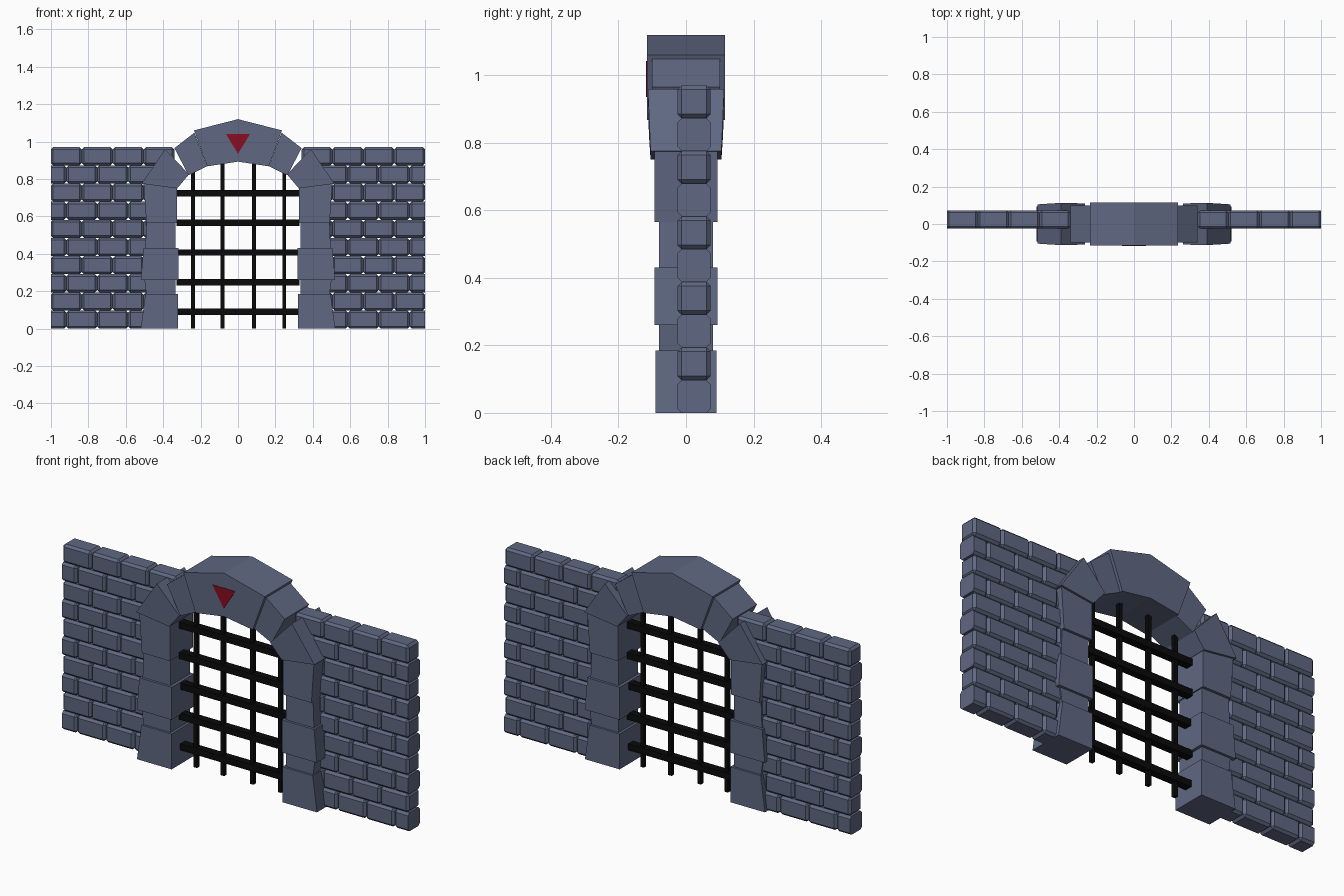
import bpy, bmesh
from mathutils import Matrix, Vector

cube = bpy.data.objects.get("Cube")
if cube:
    bpy.data.objects.remove(cube)


def material(name, rgb):
    m = bpy.data.materials.new(name)
    m.use_nodes = True
    m.diffuse_color = (*rgb, 1)
    m.node_tree.nodes["Principled BSDF"].inputs["Base Color"].default_value = (*rgb, 1)
    return m


stone = material("blue grey stone", (0.115, 0.139, 0.224))
iron = material("black iron", (0.003, 0.003, 0.003))
red = material("dark red", (0.25, 0.004, 0.015))


def finish(bm, name, mat):
    bmesh.ops.recalc_face_normals(bm, faces=bm.faces)
    mesh = bpy.data.meshes.new(name)
    bm.to_mesh(mesh)
    bm.free()
    mesh.materials.append(mat)
    obj = bpy.data.objects.new(name, mesh)
    bpy.context.collection.objects.link(obj)
    return obj


def add_box(bm, lo, hi):
    lo, hi = Vector(lo), Vector(hi)
    mat = Matrix.Translation((lo + hi) / 2) @ Matrix.Diagonal((*(hi - lo), 1))
    return bmesh.ops.create_cube(bm, size=1, matrix=mat)["verts"]


def slab(name, outline, depths, mat=stone, y=0):
    """Prism from an x-z outline; depths gives the half thickness at each corner."""
    bm = bmesh.new()
    front = [bm.verts.new((x, y - d, z)) for (x, z), d in zip(outline, depths)]
    back = [bm.verts.new((x, y + d, z)) for (x, z), d in zip(outline, depths)]
    n = len(outline)
    bm.faces.new(front)
    bm.faces.new(back[::-1])
    for i in range(n):
        j = (i + 1) % n
        bm.faces.new((front[i], front[j], back[j], back[i]))
    return finish(bm, name, mat)


# Brick walls: running bond, half bricks cut flat at both ends
ROWS, LENGTH, HEIGHT = 10, 0.165, 0.097
INNER, OUTER = 0.34, 1.0
for side, label in ((-1, "right"), (1, "left")):
    bm = bmesh.new()
    for row in range(ROWS):
        shift = 0 if row % 2 else LENGTH / 2
        for k in range(4 if row % 2 else 5):
            x = INNER - shift + k * LENGTH
            z = row * HEIGHT
            add_box(bm, (x, -0.025, z), (x + LENGTH, 0.073, z + HEIGHT))
    bmesh.ops.bevel(bm, geom=bm.edges[:], offset=0.012, segments=1, affect='EDGES')
    for x, direction in ((INNER, -1), (OUTER, 1)):
        bmesh.ops.bisect_plane(bm, geom=bm.verts[:] + bm.edges[:] + bm.faces[:], dist=1e-5,
                               plane_co=(x, 0, 0), plane_no=(direction, 0, 0), clear_outer=True)
        bmesh.ops.holes_fill(bm, edges=[e for e in bm.edges if e.is_boundary])
    bmesh.ops.scale(bm, vec=(side, 1, 1), verts=bm.verts)
    finish(bm, label + "_brick_wall", stone)

# Pillar blocks: bottom z, top z, inner x, outer x at bottom and top, half depth
PILLAR = [(0.0, 0.185, 0.32, 0.52, 0.495, 0.091),
          (0.185, 0.26, 0.333, 0.49, 0.50, 0.08),
          (0.26, 0.43, 0.318, 0.52, 0.505, 0.093),
          (0.43, 0.565, 0.333, 0.495, 0.49, 0.08),
          (0.565, 0.78, 0.327, 0.49, 0.505, 0.094)]
# Lower and upper curved blocks of the arch
SPRINGER = [(0.325, 0.75), (0.515, 0.775), (0.39, 0.96), (0.262, 0.825)]
VOUSSOIR = [(0.264, 0.82), (0.34, 0.965), (0.233, 1.048), (0.165, 0.868)]
for side, label in ((-1, "right"), (1, "left")):
    for i, (z0, z1, inner, low, high, depth) in enumerate(PILLAR):
        outline = [(side * inner, z0), (side * low, z0), (side * high, z1), (side * inner, z1)]
        slab(f"{label}_pillar_block_{i + 1}", outline, [depth] * 4)
    slab(label + "_arch_lower_block", [(side * x, z) for x, z in SPRINGER],
         [0.105, 0.105, 0.113, 0.11])
    slab(label + "_arch_upper_block", [(side * x, z) for x, z in VOUSSOIR], [0.1] * 4)

# Keystone with its painted triangle on the front
half = [(0.165, 0.868), (0.235, 1.06)]
keystone = half + [(0, 1.12)] + [(-x, z) for x, z in half[::-1]] + [(0, 0.893)]
slab("keystone", keystone, [0.115] * 6)
slab("triangle_emblem", [(-0.065, 1.042), (0.065, 1.042), (0, 0.935)], [0.002] * 3,
     red, y=-0.116)

# Iron grille
bm = bmesh.new()
for x in (-0.24, -0.083, 0.086, 0.247):
    add_box(bm, (x - 0.01, -0.01, 0), (x + 0.01, 0.01, 0.92 - abs(x) * 0.3))
finish(bm, "grille_upright_bars", iron)
bm = bmesh.new()
for i in range(5):
    z = 0.09 + i * 0.1585
    add_box(bm, (-0.328, -0.02, z - 0.017), (0.328, 0.02, z + 0.017))
finish(bm, "grille_cross_bars", iron)
